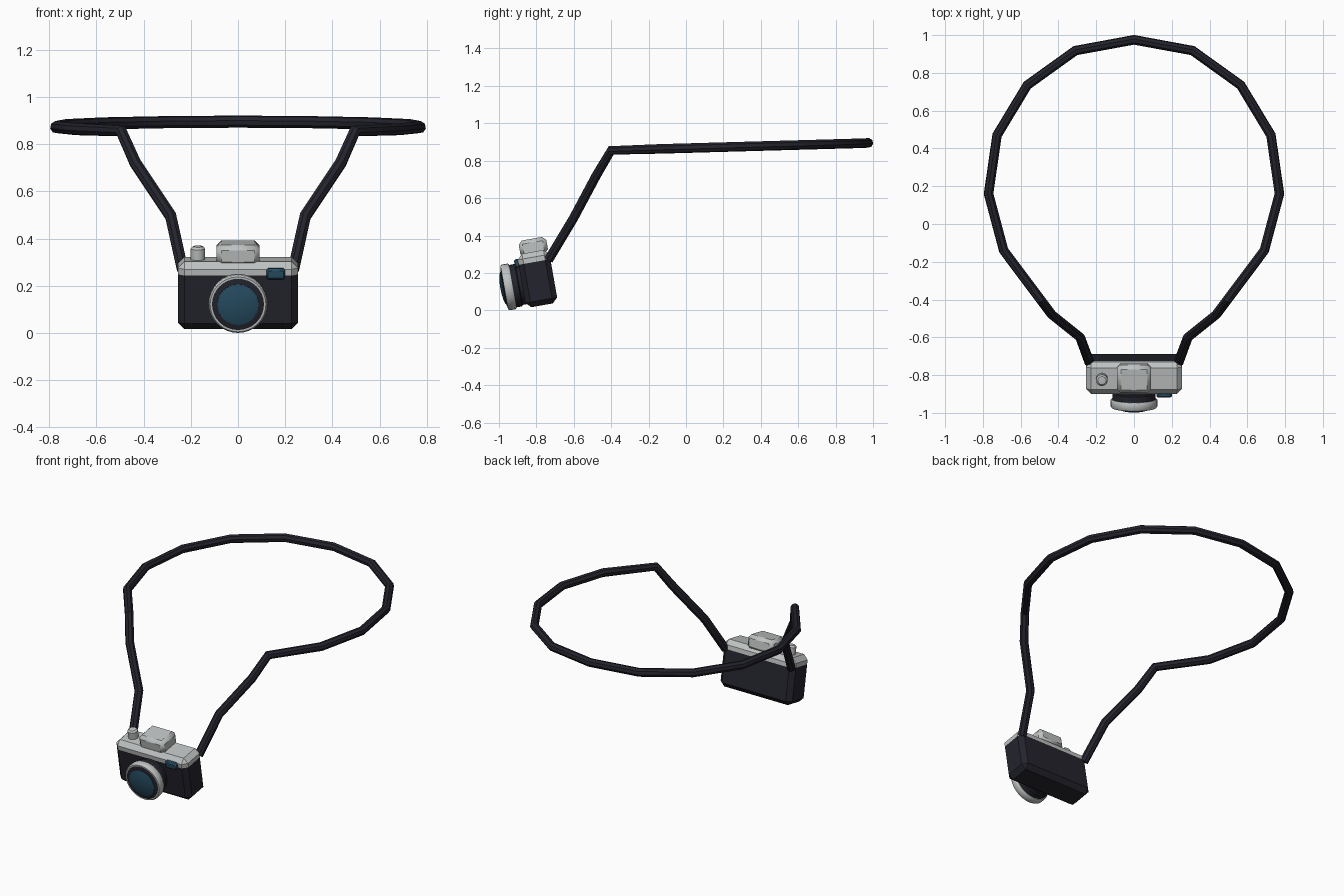
import bpy, bmesh
from math import radians
from mathutils import Matrix, Vector

if "Cube" in bpy.data.objects:
    bpy.data.objects.remove(bpy.data.objects["Cube"])

# The camera hangs tipped forward, so its parts are built upright then turned
TILT = Matrix.Rotation(radians(10), 4, 'X')
MID = -0.753     # depth of the body centre
LENS_H = 0.288   # height of the lens axis


def material(name, rgb, rough):
    m = bpy.data.materials.new(name)
    m.use_nodes = True
    m.diffuse_color = (*rgb, 1)
    node = m.node_tree.nodes["Principled BSDF"]
    node.inputs["Base Color"].default_value = (*rgb, 1)
    node.inputs["Roughness"].default_value = rough
    return m


BLACK = material("soft black", (0.017, 0.017, 0.026), 0.6)
SILVER = material("silver", (0.52, 0.54, 0.54), 0.5)
GLASS = material("blue glass", (0.02, 0.075, 0.125), 0.4)


def finish(name, bm, mats, smooth=True):
    bmesh.ops.recalc_face_normals(bm, faces=bm.faces)
    bm.transform(TILT)
    mesh = bpy.data.meshes.new(name)
    bm.to_mesh(mesh)
    bm.free()
    for m in mats:
        mesh.materials.append(m)
    ob = bpy.data.objects.new(name, mesh)
    bpy.context.collection.objects.link(ob)
    if smooth:
        shade(ob)
    return ob


def shade(ob):
    bpy.ops.object.select_all(action='DESELECT')
    ob.select_set(True)
    bpy.context.view_layer.objects.active = ob
    bpy.ops.object.shade_smooth_by_angle(angle=radians(40))


def bevelled_box(centre, size, bevel):
    bm = bmesh.new()
    bmesh.ops.create_cube(bm, size=1)
    bmesh.ops.scale(bm, vec=size, verts=bm.verts)
    bmesh.ops.translate(bm, vec=centre, verts=bm.verts)
    bmesh.ops.bevel(bm, geom=bm.edges[:], offset=bevel, segments=1,
                    affect='EDGES', profile=0.5)
    return bm


def lathe(name, profile, centre, axis, mat, steps=32):
    """Turn (radius, distance along axis) pairs about an axis."""
    side = Vector((1, 0, 0))
    bm = bmesh.new()
    vs = [bm.verts.new(Vector(centre) + side * r + axis * d) for r, d in profile]
    edges = [bm.edges.new(pair) for pair in zip(vs, vs[1:])]
    bmesh.ops.spin(bm, geom=vs + edges, cent=centre, axis=axis,
                   angle=radians(360), steps=steps)
    bmesh.ops.remove_doubles(bm, verts=bm.verts, dist=0.0005)
    return finish(name, bm, [mat])


# Body: black case with a silver top
body = bevelled_box((0, MID, 0.305), (0.51, 0.173, 0.29), 0.028)
bmesh.ops.bisect_plane(body, geom=body.verts[:] + body.edges[:] + body.faces[:],
                       plane_co=(0, 0, 0.395), plane_no=(0, 0, 1))
for f in body.faces:
    f.material_index = int(f.calc_center_median().z > 0.395)
finish("camera_body", body, [BLACK, SILVER], smooth=False)

# Finder hump, shutter button and finder window
finish("finder_hump", bevelled_box((0, MID + 0.008, 0.475), (0.18, 0.15, 0.09), 0.02), [SILVER])
lathe("shutter_button", [(0, 0), (0.031, 0), (0.031, 0.06), (0.022, 0.07), (0, 0.073)],
      (-0.17, MID, 0.435), Vector((0, 0, 1)), SILVER, 16)
finish("finder_window", bevelled_box((0.16, -0.845, 0.404), (0.08, 0.03, 0.046), 0.008), [GLASS])

# Lens: grooved barrel, silver rim, front collar and domed glass
forward = Vector((0, -1, 0))
origin = (0, 0, LENS_H)
lathe("lens_barrel", [(0, 0.82), (0.108, 0.82), (0.108, 0.855), (0.115, 0.86),
                      (0.115, 0.9), (0, 0.9)], origin, forward, BLACK)
lathe("lens_rim", [(0.1, 0.89), (0.12, 0.89), (0.124, 0.895), (0.124, 0.928),
                   (0.118, 0.936), (0.109, 0.936), (0.1, 0.925), (0.1, 0.89)],
      origin, forward, SILVER)
lathe("lens_collar", [(0, 0.9), (0.11, 0.9), (0.11, 0.936), (0.088, 0.942), (0, 0.942)],
      origin, forward, BLACK)
lathe("lens_glass", [(0, 0.935), (0.088, 0.935), (0.087, 0.944), (0.06, 0.952),
                     (0.03, 0.956), (0, 0.957)], origin, forward, GLASS)

# Neck strap: half the path, mirrored, swept as a round tube
half = [(0.235, -0.735, 0.27), (0.285, -0.6, 0.495), (0.435, -0.48, 0.72),
        (0.495, -0.4, 0.855)]
half += [(x, y, 0.867 + 0.028 * y) for x, y in
         [(0.69, -0.14), (0.77, 0.16), (0.725, 0.47), (0.565, 0.735), (0.31, 0.918)]]
path = half + [(0, 0.975, 0.895)] + [(-x, y, z) for x, y, z in reversed(half)]
curve = bpy.data.curves.new("neck_strap", 'CURVE')
curve.dimensions = '3D'
curve.bevel_depth = 0.026
curve.bevel_resolution = 2
curve.use_fill_caps = True
spline = curve.splines.new('POLY')
spline.points.add(len(path) - 1)
for p, co in zip(spline.points, path):
    p.co = (*co, 1)
curve.materials.append(BLACK)
strap = bpy.data.objects.new("neck_strap", curve)
bpy.context.collection.objects.link(strap)
bpy.ops.object.select_all(action='DESELECT')
strap.select_set(True)
bpy.context.view_layer.objects.active = strap
bpy.ops.object.convert(target='MESH')
shade(bpy.context.view_layer.objects.active)
